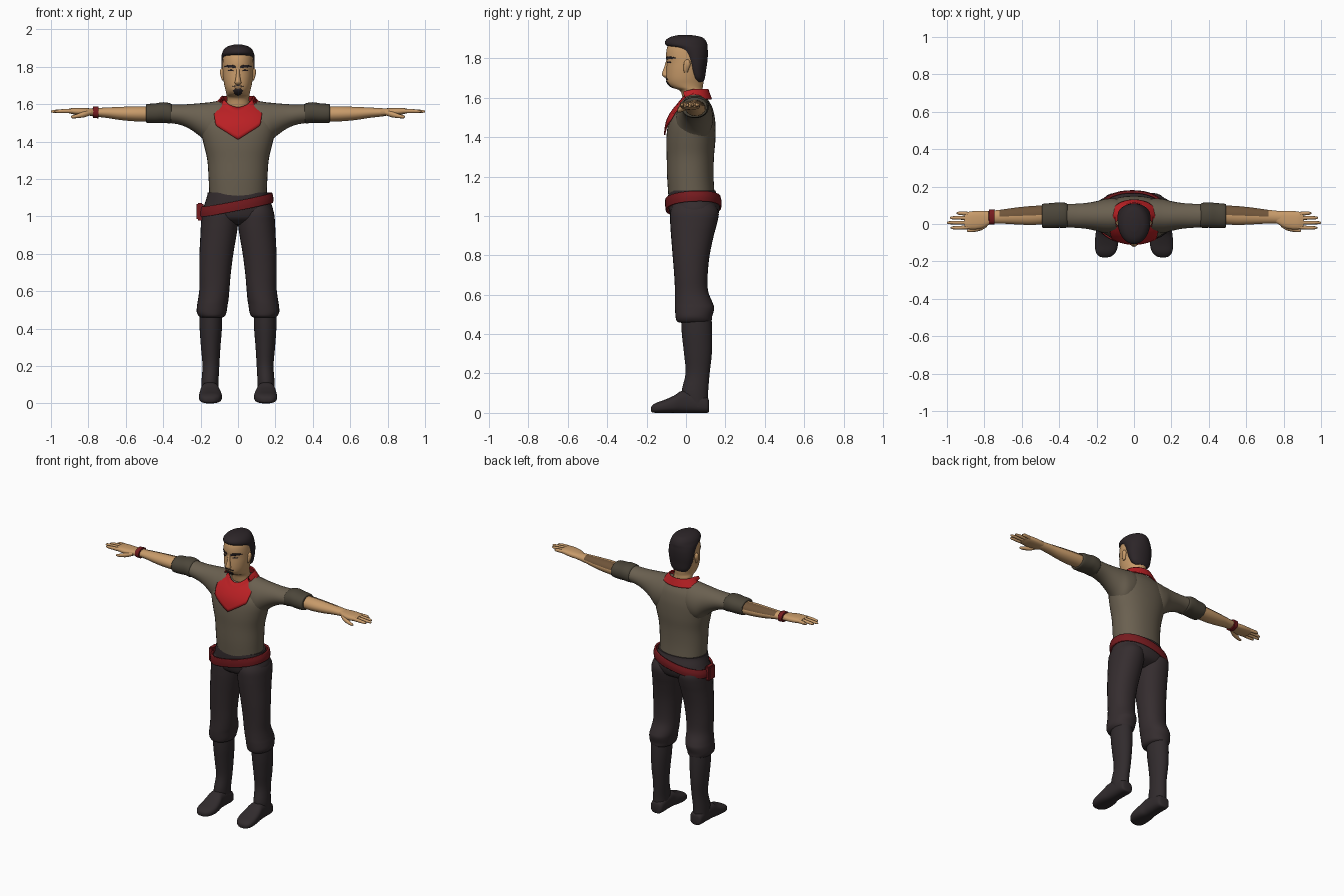
import bpy, bmesh, math
from mathutils import Vector


def material(name, r, g, b):
    m = bpy.data.materials.new(name)
    lin = [((c / 255 + 0.055) / 1.055) ** 2.4 for c in (r, g, b)]
    m.diffuse_color = (*lin, 1)
    return m


SHIRT = material("olive_shirt", 106, 96, 80)
CUFF = material("dark_olive_cuff", 76, 70, 58)
PANTS = material("charcoal_trousers", 53, 45, 47)
BOOT = material("dark_boot", 49, 43, 45)
RED = material("scarf_red", 186, 32, 36)
BELT = material("belt_dark_red", 118, 27, 31)
SKIN = material("tan_skin", 200, 155, 106)
BROWN = material("brown_skin", 112, 85, 58)
HAIR = material("dark_hair", 44, 37, 40)


def finish(name, bm, mats, mirror=False, thick=0):
    bmesh.ops.recalc_face_normals(bm, faces=bm.faces)
    me = bpy.data.meshes.new(name)
    bm.to_mesh(me)
    bm.free()
    for m in mats:
        me.materials.append(m)
    ob = bpy.data.objects.new(name, me)
    bpy.context.collection.objects.link(ob)
    if mirror:
        ob.modifiers.new("mirror", 'MIRROR').use_clip = False
    if thick:
        s = ob.modifiers.new("thickness", 'SOLIDIFY')
        s.thickness, s.offset = thick, 0
    return ob


def dense(rings, sub=4):
    """Smooth curve through the ring bounds."""
    out = []
    for i in range(len(rings) - 1):
        p = [rings[max(0, min(len(rings) - 1, i + k))] for k in (-1, 0, 1, 2)]
        for s in range(sub):
            t = s / sub
            out.append([0.5 * (2 * b + (c - a) * t + (2 * a - 5 * b + 4 * c - d) * t * t
                               + (3 * b - a - 3 * c + d) * t ** 3) for a, b, c, d in zip(*p)])
    return out + [list(rings[-1])]


def loft(name, axis, rings, mat, n=28, p=2.0, sub=4, mirror=False, caps=True,
         warp=None, rule=None, thick=0):
    """Rings are (position along axis, min/max of first side, min/max of second side)."""
    bm = bmesh.new()
    rows = []
    for t, a0, a1, b0, b1 in dense(rings, sub):
        row = []
        for k in range(n):
            th = 2 * math.pi * k / n
            c, s = math.cos(th), math.sin(th)
            a = (a0 + a1) / 2 + (a1 - a0) / 2 * math.copysign(abs(c) ** (2 / p), c)
            b = (b0 + b1) / 2 + (b1 - b0) / 2 * math.copysign(abs(s) ** (2 / p), s)
            co = Vector({'x': (t, a, b), 'y': (a, t, b), 'z': (a, b, t)}[axis])
            row.append(bm.verts.new(warp(co) if warp else co))
        rows.append(row)
    for r, q in zip(rows, rows[1:]):
        for k in range(n):
            bm.faces.new((r[k], r[(k + 1) % n], q[(k + 1) % n], q[k]))
    if caps:
        bm.faces.new(rows[0])
        bm.faces.new(rows[-1])
    mats = [mat]
    if rule:
        mats.append(rule[0])
        bmesh.ops.recalc_face_normals(bm, faces=bm.faces)
        for f in bm.faces:
            f.material_index = int(rule[1](f.calc_center_median(), f.normal))
    return finish(name, bm, mats, mirror, thick)


def front_y(rings, x, z, p):
    """Front surface depth of a vertical loft."""
    d = dense(rings)
    for r, q in zip(d, d[1:]):
        if r[0] <= z <= q[0]:
            t = (z - r[0]) / (q[0] - r[0])
            _, x0, x1, y0, y1 = [u + (v - u) * t for u, v in zip(r, q)]
            e = min(1, abs((x - (x0 + x1) / 2) / ((x1 - x0) / 2)))
            return (y0 + y1) / 2 - (y1 - y0) / 2 * (1 - e ** p) ** (1 / p)
    return 0


def sym(rows):
    return [(z, -w, w, a, b) for z, w, a, b in rows]


# Shirt body
TORSO = sym([(1.11, .153, -.09, .145), (1.2, .157, -.096, .14), (1.3, .164, -.098, .142),
             (1.38, .182, -.1, .149), (1.45, .198, -.094, .15), (1.5, .2, -.08, .146),
             (1.55, .185, -.047, .134), (1.585, .15, -.01, .115), (1.608, .1, .015, .1),
             (1.618, .04, .03, .08)])
loft("shirt_body", 'z', TORSO, SHIRT, n=36, p=2.2)

# Sleeves and turned cuffs
loft("sleeve", 'x', [(.03, .0, .11, 1.42, 1.61), (.09, -.045, .135, 1.38, 1.618),
                     (.15, -.05, .135, 1.375, 1.61), (.2, -.037, .122, 1.425, 1.605),
                     (.26, -.025, .112, 1.468, 1.6), (.32, -.02, .108, 1.492, 1.598),
                     (.4, -.015, .108, 1.502, 1.602)], SHIRT, mirror=True)
loft("sleeve_cuff", 'x', [(.355, -.012, .1, 1.51, 1.59), (.362, -.02, .112, 1.497, 1.604),
                          (.4, -.02, .116, 1.5, 1.61), (.44, -.021, .112, 1.498, 1.604),
                          (.487, -.02, .108, 1.5, 1.6), (.493, -.008, .1, 1.51, 1.59)],
     CUFF, mirror=True, p=2.2)

# Forearms and hands
loft("forearm", 'x', [(.47, .0, .1, 1.506, 1.588), (.55, -.005, .096, 1.508, 1.588),
                      (.63, -.002, .088, 1.515, 1.585), (.7, .002, .078, 1.526, 1.582),
                      (.77, .004, .07, 1.534, 1.578), (.8, .0, .068, 1.54, 1.576)],
     SKIN, mirror=True,
     rule=(BROWN, lambda c, n: c.x < .72 and n.z > .35 and n.y > 0))
loft("palm", 'x', [(.76, .006, .066, 1.538, 1.576), (.8, -.018, .07, 1.538, 1.578),
                   (.84, -.028, .07, 1.54, 1.58), (.88, -.028, .066, 1.545, 1.58),
                   (.905, -.024, .06, 1.552, 1.575)], SKIN, mirror=True, p=2.6)
for label, y0, y1, tip in (("little", .053, .058, .95), ("ring", .03, .033, .985),
                           ("middle", .007, .007, 1.0), ("index", -.016, -.02, .98)):
    loft(label + "_finger", 'x',
         [(.87, y0 - .011, y0 + .011, 1.55, 1.576), (.93, y1 - .01, y1 + .01, 1.552, 1.574),
          (tip - .012, y1 - .008, y1 + .008, 1.553, 1.569),
          (tip, y1 - .003, y1 + .003, 1.557, 1.563)], SKIN, n=10, sub=2, mirror=True)
loft("thumb", 'x', [(.785, -.015, .02, 1.542, 1.568), (.82, -.035, -.005, 1.53, 1.562),
                    (.86, -.043, -.02, 1.525, 1.547), (.885, -.043, -.028, 1.524, 1.54),
                    (.893, -.038, -.033, 1.529, 1.535)], SKIN, n=12, mirror=True)
loft("wristband", 'x', [(-.778, .01, .064, 1.54, 1.572), (-.775, -.003, .077, 1.526, 1.587),
                        (-.747, -.003, .079, 1.524, 1.588), (-.744, .01, .066, 1.54, 1.572)],
     BELT, sub=1, p=2.4)

# Trousers
loft("hips", 'z', sym([(.955, .1, -.02, .09), (.985, .17, -.07, .15), (1.03, .188, -.086, .17),
                       (1.07, .177, -.09, .17), (1.11, .165, -.09, .155),
                       (1.128, .162, -.088, .15)]), PANTS, n=36, p=2.2)
loft("trouser_leg", 'z',
     [(.458, .085, .198, -.035, .118), (.468, .07, .211, -.048, .13), (.49, .061, .221, -.053, .133),
      (.53, .055, .218, -.056, .143), (.56, .05, .213, -.056, .135), (.62, .045, .206, -.056, .112),
      (.7, .038, .207, -.06, .11), (.8, .025, .206, -.068, .12), (.9, .008, .201, -.076, .141),
      (.96, .0, .198, -.08, .157), (1.02, .0, .192, -.08, .166), (1.07, .02, .17, -.06, .14)],
     PANTS, mirror=True, p=2.15)

# Boots
loft("boot_shaft", 'z', [(.03, .105, .193, .01, .112), (.1, .105, .196, -.022, .112),
                         (.2, .1, .19, -.002, .12), (.3, .094, .198, -.01, .131),
                         (.4, .086, .205, -.021, .133), (.48, .085, .205, -.025, .13)],
     BOOT, mirror=True)
loft("boot_foot", 'y', [(.117, .128, .172, .008, .06), (.105, .106, .19, 0, .08),
                        (.04, .102, .195, 0, .105), (-.02, .1, .2, 0, .112),
                        (-.06, .09, .206, 0, .088), (-.11, .086, .209, 0, .066),
                        (-.15, .097, .204, 0, .052), (-.172, .12, .187, .003, .037),
                        (-.178, .14, .17, .01, .025)], BOOT, mirror=True, p=2.7)

# Slanted belt with side pouch
loft("belt", 'z', [(1.036, -.2, .182, -.097, .173), (1.062, -.201, .183, -.1, .175),
                   (1.088, -.194, .177, -.1, .17)], BELT, n=40, p=2.2, caps=False, thick=.012,
     warp=lambda c: Vector((c.x, c.y, c.z + .2 * c.x + .05 * c.y)))
bm = bmesh.new()
bmesh.ops.create_cube(bm, size=1)
bmesh.ops.scale(bm, vec=(.036, .07, .095), verts=bm.verts)
bmesh.ops.translate(bm, vec=(-.203, .03, 1.025), verts=bm.verts)
bmesh.ops.bevel(bm, geom=bm.edges[:], offset=.007, segments=2, affect='EDGES')
finish("belt_pouch", bm, [BELT])

# Neck scarf: a collar ring that falls to a point on the chest
bm = bmesh.new()
N, ROWS = 48, 8
grid = []
for k in range(N):
    th = 2 * math.pi * k / N
    c, s = math.cos(th), math.sin(th)
    f = max(0, -s)
    top = Vector((.082 * c, .04 + .07 * s, 1.642 - .06 * f ** 1.5))
    drop = (1 - .45 * abs(c)) * min(1, f / .4)
    low = Vector((.129 * c, .035 + .093 * s, 1.592 - .182 * drop))
    col = []
    for j in range(ROWS + 1):
        v = top.lerp(low, j / ROWS)
        if s < 0 and j > 0:
            v.y = min(v.y, front_y(TORSO, v.x, v.z, 2.2) - .01)
        col.append(bm.verts.new(v))
    grid.append(col)
for k in range(N):
    a, b = grid[k], grid[(k + 1) % N]
    for j in range(ROWS):
        bm.faces.new((a[j], b[j], b[j + 1], a[j + 1]))
finish("neck_scarf", bm, [RED], thick=.008)

# Head and neck
HEAD = sym([(1.55, .066, -.01, .09), (1.6, .061, -.018, .087), (1.635, .06, -.03, .085),
            (1.652, .062, -.07, .085), (1.672, .066, -.093, .088), (1.7, .073, -.1, .09),
            (1.74, .079, -.1, .095), (1.78, .082, -.098, .1), (1.82, .082, -.101, .1),
            (1.86, .078, -.094, .1), (1.89, .06, -.07, .08), (1.9, .03, -.03, .04)])
loft("head", 'z', HEAD, SKIN, n=36)
loft("nose", 'z', [(1.704, -.012, .012, -.112, -.085), (1.714, -.018, .018, -.121, -.085),
                   (1.725, -.015, .015, -.122, -.085), (1.755, -.01, .01, -.111, -.085),
                   (1.79, -.008, .008, -.1, -.085)], SKIN, n=12, sub=3)
loft("ear", 'z', [(1.727, .074, .084, -.008, .008), (1.74, .072, .09, -.012, .012),
                  (1.765, .072, .096, -.012, .022), (1.785, .072, .094, -.008, .02),
                  (1.793, .075, .086, .0, .012)], SKIN, n=12, mirror=True)

# Hair cap reaching down the back and over the forehead
loft("hair", 'z', sym([(1.68, .045, .045, .088), (1.7, .066, .025, .096), (1.74, .079, .005, .102),
                       (1.78, .086, -.008, .108), (1.82, .088, -.03, .111),
                       (1.85, .088, -.065, .11), (1.868, .086, -.103, .109),
                       (1.89, .077, -.104, .1), (1.908, .056, -.08, .08),
                       (1.918, .022, -.04, .03)]), HAIR, n=36)


def face_patch(name, x0, x1, low, high, mat, mirror=False):
    """Thin plate laid over the face between two curves."""
    bm = bmesh.new()
    cols = []
    for i in range(9):
        u = i / 8
        x = x0 + (x1 - x0) * u
        col = []
        for j in range(6):
            z = low(u) + (high(u) - low(u)) * j / 5
            col.append(bm.verts.new((x, front_y(HEAD, x, z, 2) - .002, z)))
        cols.append(col)
    for a, b in zip(cols, cols[1:]):
        for j in range(5):
            bm.faces.new((a[j], b[j], b[j + 1], a[j + 1]))
    finish(name, bm, [mat], mirror, thick=.003)


def arch(u):
    return math.sqrt(max(0, 1 - (2 * u - 1) ** 2))


# Brows, eyes, mouth and beard
face_patch("eyebrow", .014, .07, lambda u: 1.793 + .006 * u, lambda u: 1.803 + .006 * arch(u),
           HAIR, True)
face_patch("eye", .024, .054, lambda u: 1.779 - .003 * arch(u), lambda u: 1.779 + .005 * arch(u),
           HAIR, True)
face_patch("mouth", -.024, .024, lambda u: 1.692 - .004 * arch(u), lambda u: 1.694, BROWN)
face_patch("moustache", 0, .03, lambda u: 1.698 - .006 * u, lambda u: 1.703 - .008 * u, HAIR, True)
face_patch("goatee", -.025, .025, lambda u: 1.672 - .024 * arch(u), lambda u: 1.674 + .01 * arch(u),
           HAIR)

bpy.ops.object.select_all(action='SELECT')
bpy.context.view_layer.objects.active = bpy.data.objects["head"]
bpy.ops.object.shade_smooth_by_angle(angle=math.radians(45))
